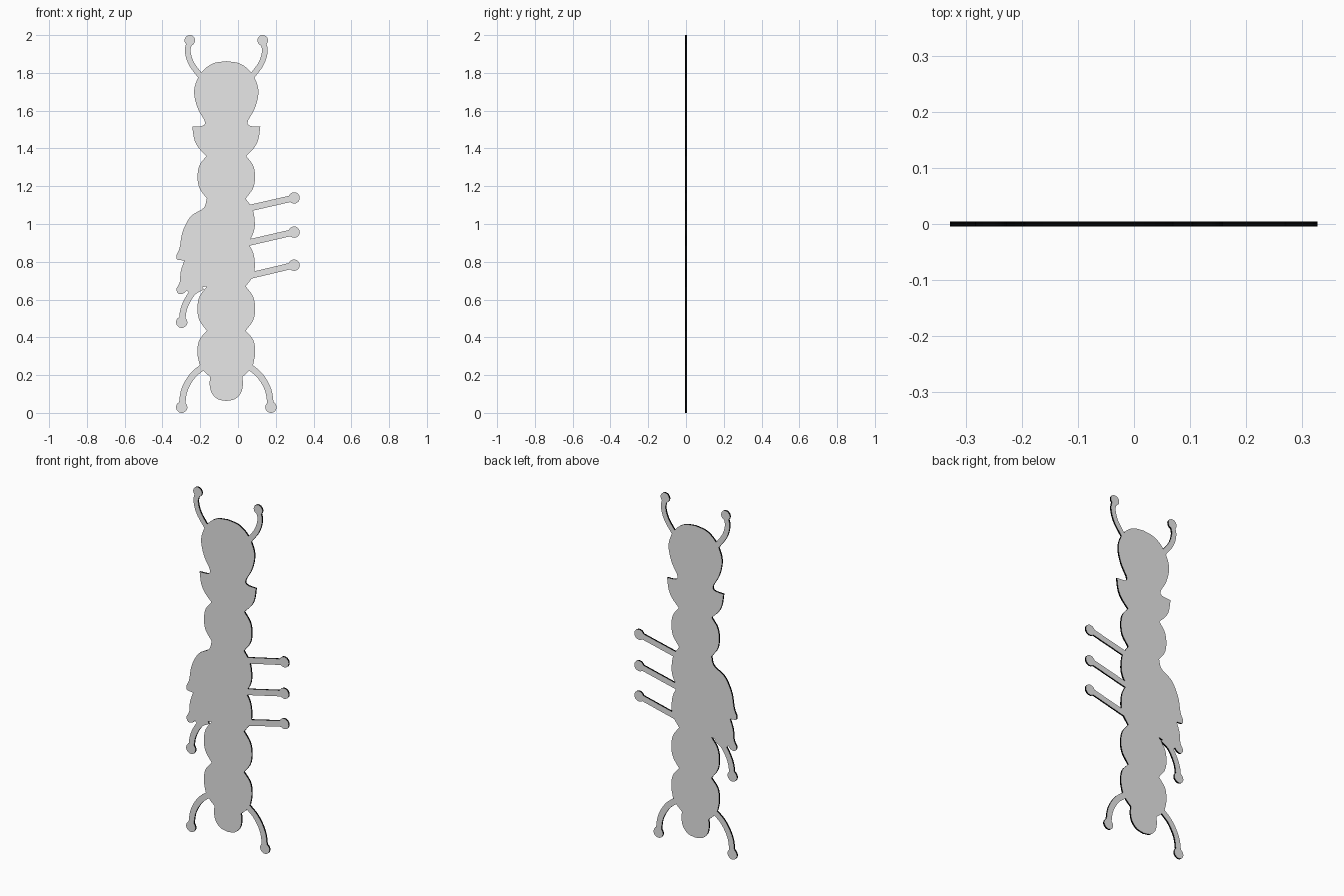
import bpy, bmesh, math
from mathutils import Vector

if "Cube" in bpy.data.objects:
    bpy.data.objects.remove(bpy.data.objects["Cube"])

CX = -0.062      # body centre line
T = 0.0085       # sheet thickness


def material(name, v):
    m = bpy.data.materials.new(name)
    m.diffuse_color = (v, v, v, 1)
    m.use_nodes = True
    m.node_tree.nodes["Principled BSDF"].inputs["Base Color"].default_value = m.diffuse_color
    return m


grey = material("light grey", 0.8)
black = material("black edge", 0.0)


def smooth(pts, n=6):
    """Catmull-Rom curve through the points."""
    p = [Vector(q) for q in pts]
    p = [2 * p[0] - p[1]] + p + [2 * p[-1] - p[-2]]
    out = []
    for a, b, c, d in zip(p, p[1:], p[2:], p[3:]):
        for i in range(n):
            t = i / n
            out.append(0.5 * (2 * b + (c - a) * t + (2 * a - 5 * b + 4 * c - d) * t * t
                              + (3 * b - a - 3 * c + d) * t ** 3))
    return out + [p[-2]]


def chain(runs):
    """Join smooth runs that meet at sharp corners."""
    out = []
    for r in runs:
        s = smooth(r)
        out += s[1:] if out else s
    return out


def slab(name, outline):
    """Flat sheet cut to an x-z outline, grey with a dark rim."""
    bm = bmesh.new()
    f = bm.faces.new([bm.verts.new((p[0], -T / 2, p[1])) for p in outline])
    ext = bmesh.ops.extrude_face_region(bm, geom=[f], use_keep_orig=True)
    for v in ext["geom"]:
        if isinstance(v, bmesh.types.BMVert):
            v.co.y = T / 2
    bmesh.ops.recalc_face_normals(bm, faces=bm.faces)
    for face in bm.faces:
        face.material_index = 0 if abs(face.normal.y) > 0.5 else 1
    me = bpy.data.meshes.new(name)
    bm.to_mesh(me)
    bm.free()
    me.materials.append(grey)
    me.materials.append(black)
    ob = bpy.data.objects.new(name, me)
    bpy.context.collection.objects.link(ob)


def limb(name, pts, w=0.017, r=0.03, mirror=False):
    """Thin strip along a path, ending in a round knob."""
    if mirror:
        pts = [(2 * CX - x, z) for x, z in pts]
    s = smooth(pts)
    tip = s[-1]
    left, right = [], []
    for i, p in enumerate(s):
        if (p - tip).length < r * 1.05:
            continue
        d = (s[i + 1] - s[max(i - 1, 0)]).normalized()
        n = Vector((-d.y, d.x)) * w
        left.append(p + n)
        right.append(p - n)
    d = tip - s[-2]
    ang = math.atan2(d.y, d.x)
    h = math.pi - math.asin(w / r)
    knob = [tip + r * Vector((math.cos(ang + h - 2 * h * k / 20),
                              math.sin(ang + h - 2 * h * k / 20))) for k in range(21)]
    slab(name, left + knob + right[::-1])


# Body half profile: (distance from centre line, height)
head = [[(0, 1.862), (.07, 1.85), (.125, 1.81), (.16, 1.75), (.17, 1.69), (.152, 1.615), (.116, 1.55)],
        [(.116, 1.55), (.113, 1.53), (.132, 1.518), (.18, 1.515)],
        [(.18, 1.515), (.17, 1.45), (.148, 1.405), (.105, 1.36)],
        [(.105, 1.36), (.142, 1.31), (.152, 1.25), (.142, 1.19), (.103, 1.135)]]
middle = [[(.103, 1.135), (.14, 1.075), (.151, 1.0), (.142, .95), (.115, .9)],
          [(.115, .9), (.143, .845), (.151, .78), (.142, .725), (.103, .67)]]
rear = [[(.103, .67), (.142, .615), (.153, .55), (.142, .49), (.103, .435)],
        [(.103, .435), (.143, .385), (.153, .32), (.143, .26)],
        [(.143, .26), (.122, .225), (.085, .19)],
        [(.085, .19), (.088, .15), (.077, .105), (.045, .073), (0, .063)]]

# Left flank where the folded arms stick out, in x and z
flank = [[(-.165, 1.135), (-.182, 1.085), (-.25, 1.04), (-.293, .96), (-.309, .875), (-.326, .835)],
         [(-.326, .835), (-.322, .812), (-.284, .807)],
         [(-.284, .807), (-.303, .75), (-.309, .69), (-.326, .655), (-.314, .63), (-.29, .632), (-.272, .648)],
         [(-.272, .648), (-.25, .634), (-.2, .662), (-.165, .67)]]

right_side = [Vector((CX + p.x, p.y)) for p in chain(head + middle + rear)]
mir = lambda runs: [[(CX - x, z) for x, z in r] for r in runs]
flank[0][0] = (CX - .103, 1.135)
flank[-1][-1] = (CX - .103, .67)
left_side = chain(mir(head) + flank + mir(rear))
slab("body", right_side + left_side[-2:0:-1])

# Antennae and rear legs, mirrored about the centre line
antenna = [(-.198, 1.782), (-.247, 1.85), (-.266, 1.915), (-.255, 1.972)]
rear_leg = [(-.185, .245), (-.242, .195), (-.284, .12), (-.298, .03)]
for side, m in (("left", False), ("right", True)):
    limb(side + "_antenna", antenna, .015, .028, m)
    limb(side + "_rear_leg", rear_leg, .017, .03, m)

# Straight arms on the right, hanging arm on the left
for i, (x, z0, z1) in enumerate([(.065, 1.085, 1.138), (.05, .9, .957), (.065, .727, .782)]):
    limb(f"right_arm_{i + 1}", [(x, z0), (.297, z1)])
limb("left_hanging_arm", [(-.19, .668), (-.242, .635), (-.284, .56), (-.298, .48)])
